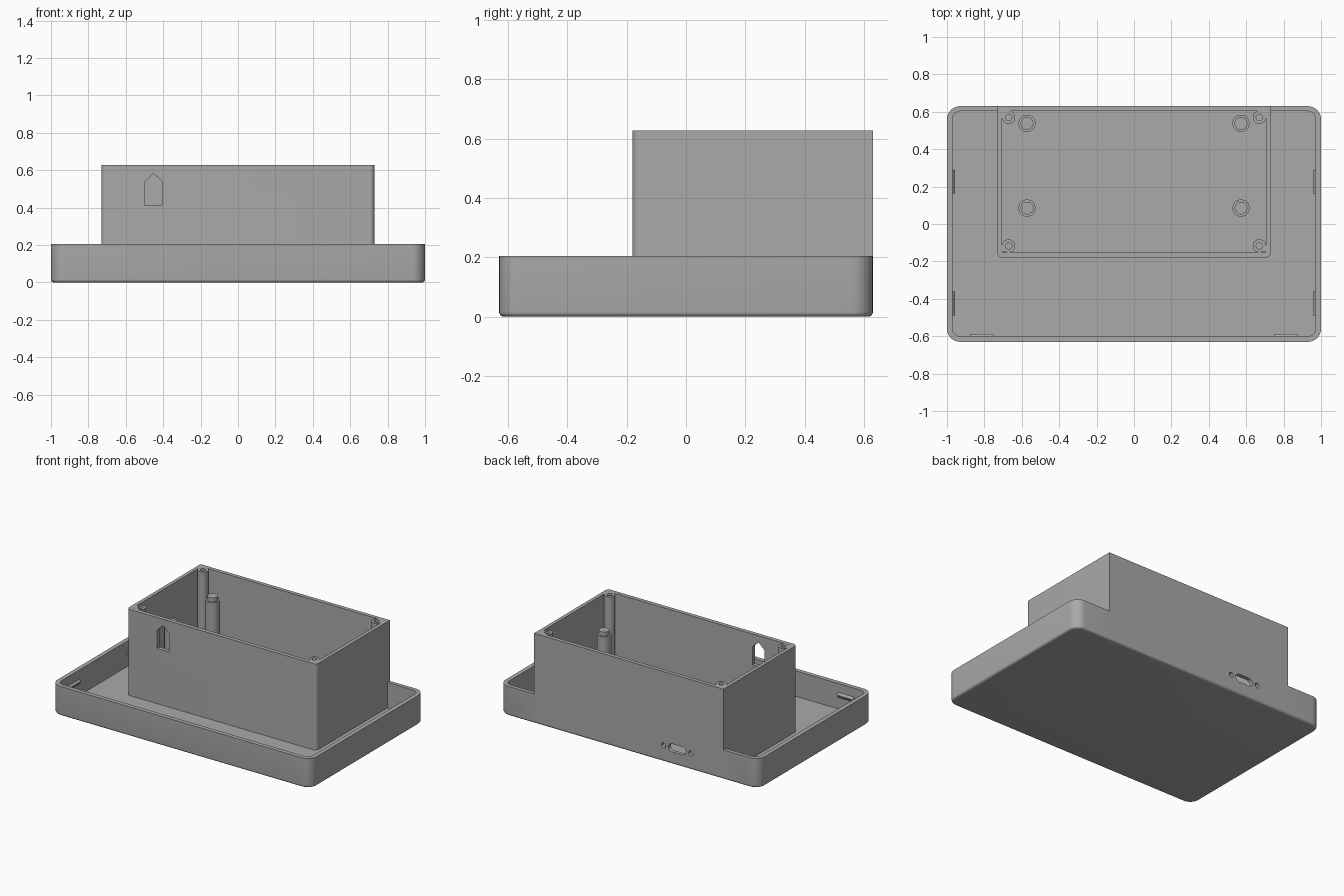
import bpy, bmesh, math
from mathutils import Vector

cube = bpy.data.objects.get("Cube")
if cube:
    bpy.data.objects.remove(cube, do_unlink=True)

grey = bpy.data.materials.new("plain grey")
grey.use_nodes = True
colour = (0.4, 0.4, 0.4, 1)
grey.diffuse_color = colour
grey.node_tree.nodes["Principled BSDF"].inputs["Base Color"].default_value = colour

BACK, TOP, FLOOR, RIM = 0.63, 0.628, 0.028, 0.205


def finish(name, bm):
    bmesh.ops.recalc_face_normals(bm, faces=bm.faces)
    mesh = bpy.data.meshes.new(name)
    bm.to_mesh(mesh)
    bm.free()
    mesh.materials.append(grey)
    obj = bpy.data.objects.new(name, mesh)
    bpy.context.collection.objects.link(obj)
    return obj


def loft(name, rings):
    """Skin a closed solid through matching rings of points."""
    bm = bmesh.new()
    loops = [[bm.verts.new(p) for p in ring] for ring in rings]
    n = len(loops[0])
    for a, b in zip(loops, loops[1:]):
        for i in range(n):
            j = (i + 1) % n
            bm.faces.new((a[i], a[j], b[j], b[i]))
    bm.faces.new(loops[0])
    bm.faces.new(loops[-1])
    return finish(name, bm)


def rounded(x, y0, y1, front_r, back_r, z, inset=0.0):
    """Rounded rectangle outline, symmetric in x; zero radius gives a square corner."""
    points = []
    corners = ((1, 1, back_r), (-1, 1, back_r), (-1, -1, front_r), (1, -1, front_r))
    for k, (sx, sy, r) in enumerate(corners):
        edge_y = y1 if sy > 0 else y0
        cx, cy = sx * (x - r), edge_y - sy * r
        steps = 8 if r else 0
        for i in range(steps + 1):
            a = math.pi / 2 * (k + i / max(steps, 1))
            points.append((cx + (r - inset) * math.cos(a) if r else cx,
                           cy + (r - inset) * math.sin(a) if r else cy, z))
    return points


def block(name, x, y0, y1, front_r, back_r, z0, z1):
    return loft(name, [rounded(x, y0, y1, front_r, back_r, z) for z in (z0, z1)])


def along_y(name, outline, y0, y1):
    return loft(name, [[(x, y, z) for x, z in outline] for y in (y0, y1)])


def circle(x, y, r, z, n=32):
    return [(x + r * math.cos(math.tau * i / n), y + r * math.sin(math.tau * i / n), z)
            for i in range(n)]


def combine(target, tool, operation):
    mod = target.modifiers.new(operation.lower(), "BOOLEAN")
    mod.operation, mod.solver, mod.object = operation, "EXACT", tool
    bpy.context.view_layer.objects.active = target
    bpy.ops.object.modifier_apply(modifier=mod.name)
    bpy.data.objects.remove(tool, do_unlink=True)


# Shallow tray with a rounded lower edge
soft = 0.016
rings = []
for i in range(6):
    a = math.pi / 2 * i / 5
    rings.append(rounded(1, -BACK, BACK, 0.07, 0.07,
                         soft * (1 - math.cos(a)), soft * (1 - math.sin(a))))
rings.append(rounded(1, -BACK, BACK, 0.07, 0.07, RIM))
case = loft("case_shell", rings)
combine(case, block("tray_cavity", 0.97, -0.6, 0.603, 0.04, 0.04, FLOOR, 1), "DIFFERENCE")

# Tall open box rising from the back of the tray
combine(case, block("box_body", 0.73, -0.18, BACK, 0.026, 0, 0.02, TOP), "UNION")
combine(case, block("box_cavity", 0.705, -0.152, 0.603, 0, 0, FLOOR, 1), "DIFFERENCE")

# Pointed window in the front wall of the box
window = [(-0.497, 0.412), (-0.405, 0.412), (-0.405, 0.54), (-0.451, 0.583), (-0.497, 0.54)]
combine(case, along_y("window_cutter", window, -0.25, -0.1), "DIFFERENCE")

# Connector slot and its two screw holes in the back wall
port_x, port_z = -0.373, 0.114


def pill(x, half, r):
    pts = []
    for i in range(26):
        a = -math.pi / 2 + math.pi * (i if i < 13 else i - 1) / 12
        shift = half if i < 13 else -half
        pts.append((x + shift + r * math.cos(a), port_z + r * math.sin(a)))
    return pts


combine(case, along_y("slot_cutter", pill(port_x, 0.04, 0.028), 0.57, 0.7), "DIFFERENCE")
for side in (-1, 1):
    hole = [(x, z) for x, z, _ in circle(port_x + side * 0.105, port_z, 0.017, 0, 24)]
    combine(case, along_y("screw_hole_cutter", hole, 0.57, 0.7), "DIFFERENCE")

parts = [case]
for side, label in ((1, "left"), (-1, "right")):
    # Corner screw posts, filled in towards the corner and drilled from above
    for y, sy, end in ((0.57, 1, "back"), (-0.117, -1, "front")):
        x = side * 0.67
        post = loft(f"{label}_{end}_screw_post", [circle(x, y, 0.035, z) for z in (FLOOR, TOP)])
        x1, y1 = side * 0.706, y + sy * 0.034
        fill = [(x, y), (x1, y), (x1, y1), (x, y1)]
        combine(post, loft("corner_fill", [[(*p, z) for p in fill] for z in (FLOOR, TOP)]), "UNION")
        combine(post, loft("drill", [circle(x, y, 0.017, z, 24) for z in (0.48, 0.7)]), "DIFFERENCE")
        parts.append(post)

    # Board standoffs with a narrower peg on top
    for y, end in ((0.538, "back"), (0.085, "front")):
        profile = ((0.046, FLOOR - 0.005), (0.046, 0.458), (0.034, 0.458), (0.034, 0.486))
        parts.append(loft(f"{label}_{end}_standoff",
                          [circle(side * 0.572, y, r, z) for r, z in profile]))

    # Wedge-shaped lid catches on the side and front walls of the tray
    wedge = ((-0.003, 0.105), (0.013, 0.122), (0.013, 0.13), (-0.003, 0.145))
    for y, end in ((0.225, "back"), (-0.425, "front")):
        parts.append(loft(f"{label}_{end}_side_catch",
                          [[(side * (0.97 - d), y + e, z) for d, z in wedge]
                           for e in (-0.063, 0.063)]))
    parts.append(loft(f"{label}_front_catch",
                      [[(side * 0.815 + e, -0.6 + d, z) for d, z in wedge]
                       for e in (-0.063, 0.063)]))

# Smooth curved faces, keep hard edges crisp
bpy.ops.object.select_all(action="DESELECT")
for part in parts:
    part.select_set(True)
bpy.context.view_layer.objects.active = case
bpy.ops.object.shade_smooth_by_angle(angle=math.radians(30))
